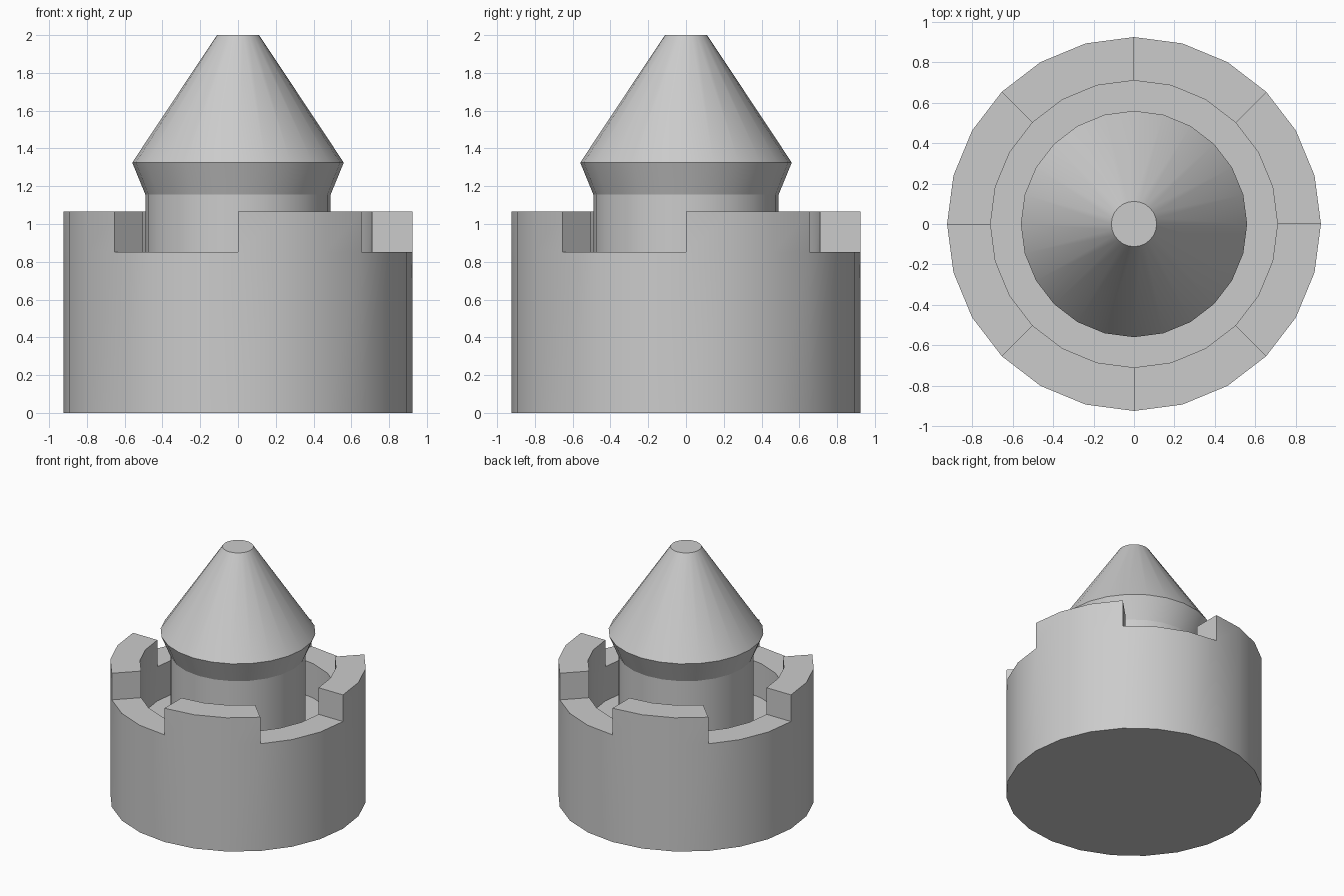
import bpy, bmesh
from math import radians, degrees, atan2, cos, sin, pi

if "Cube" in bpy.data.objects:
    bpy.data.objects.remove(bpy.data.objects["Cube"])

SIDES = 24


def lathe(name, profile, sides=SIDES):
    """Revolve an (r, z) profile about z; end rings are capped."""
    bm = bmesh.new()
    rings = [[bm.verts.new((r * cos(2 * pi * i / sides), r * sin(2 * pi * i / sides), z))
              for i in range(sides)] for r, z in profile]
    for a, b in zip(rings, rings[1:]):
        for i in range(sides):
            j = (i + 1) % sides
            bm.faces.new((a[i], a[j], b[j], b[i]))
    bm.faces.new(rings[0][::-1])
    bm.faces.new(rings[-1])
    return name, bm


def finish(name, bm):
    bmesh.ops.recalc_face_normals(bm, faces=bm.faces)
    mesh = bpy.data.meshes.new(name)
    bm.to_mesh(mesh)
    bm.free()
    ob = bpy.data.objects.new(name, mesh)
    bpy.context.collection.objects.link(ob)
    bpy.ops.object.select_all(action='DESELECT')
    ob.select_set(True)
    bpy.context.view_layer.objects.active = ob
    bpy.ops.object.shade_smooth_by_angle(angle=radians(22))
    return ob


# Tower wall with a sunken floor inside
RIM, TOP, FLOOR = 0.853, 1.065, 0.58
name, bm = lathe("tower_wall", [(0.925, 0), (0.925, RIM), (0.71, RIM), (0.71, FLOOR)])

# Battlements: raise every second 45 degree sector of the rim
raised = []
for f in bm.faces:
    c = f.calc_center_median()
    if abs(c.z - RIM) < 1e-4 and degrees(atan2(c.y, c.x)) % 90 < 45:
        raised.append(f)
res = bmesh.ops.extrude_face_region(bm, geom=raised)
bmesh.ops.delete(bm, geom=[f for f in raised if f.is_valid], context='FACES')
bmesh.ops.translate(bm, vec=(0, 0, TOP - RIM),
                    verts=[v for v in res["geom"] if isinstance(v, bmesh.types.BMVert)])
finish(name, bm)

# Inner turret: neck, flared eave and flat-topped spire
finish(*lathe("turret_spire", [(0.49, FLOOR), (0.49, 1.155), (0.56, 1.325), (0.112, 2.0)]))
